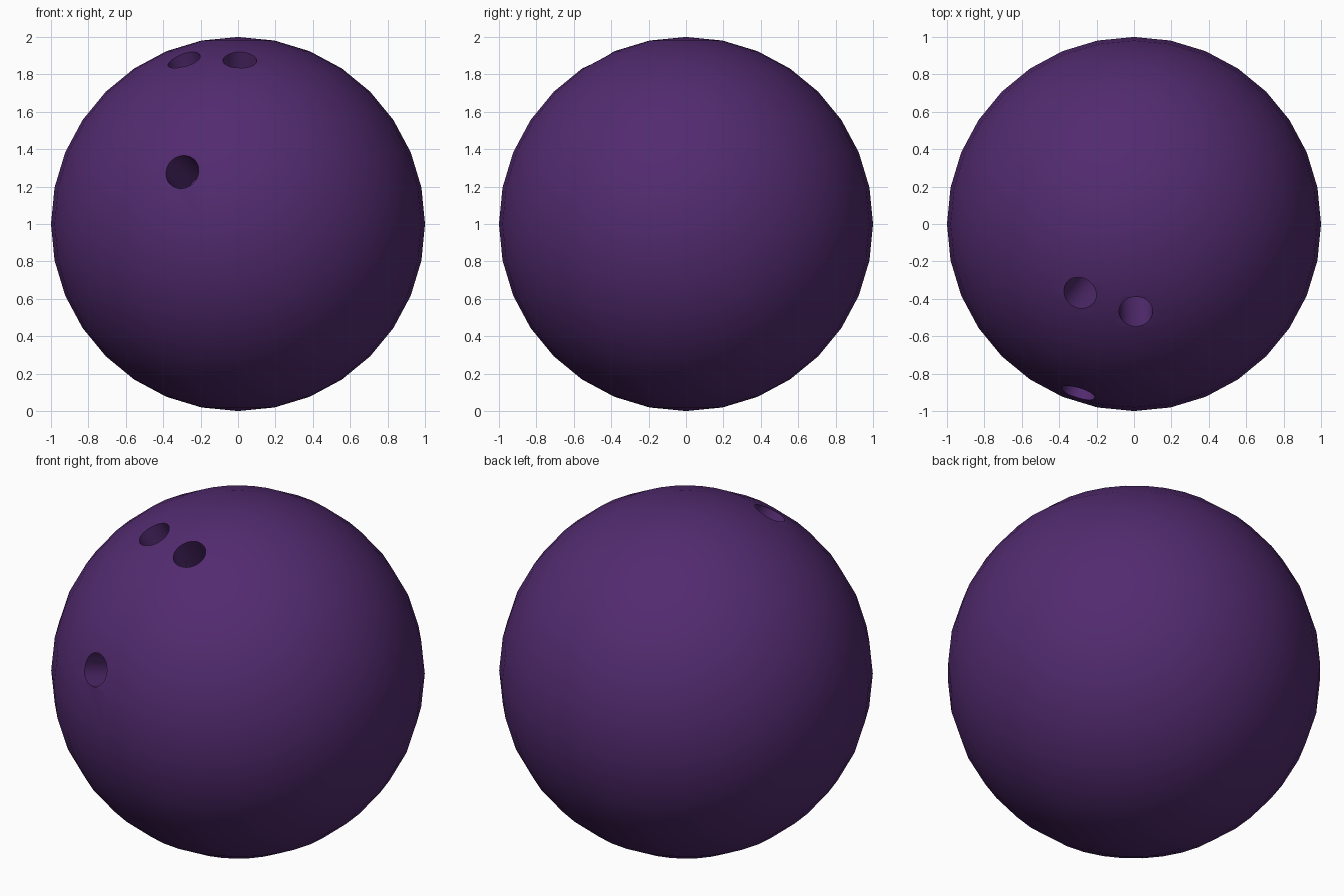
import bpy
from mathutils import Vector

if "Cube" in bpy.data.objects:
    bpy.data.objects.remove(bpy.data.objects["Cube"])

CENTRE = Vector((0, 0, 1))

# Ball
bpy.ops.mesh.primitive_uv_sphere_add(segments=32, ring_count=16, radius=1, location=CENTRE)
ball = bpy.context.object
ball.name = "bowling_ball"
mat = bpy.data.materials.new("purple")
mat.diffuse_color = (0.085, 0.024, 0.16, 1)
mat.use_nodes = True
mat.node_tree.nodes["Principled BSDF"].inputs["Base Color"].default_value = mat.diffuse_color
ball.data.materials.append(mat)

# Drill one finger hole straight toward the centre
def drill(name, direction, radius, depth):
    d = Vector(direction).normalized()
    top, bottom = 1.2, 1 - depth
    bpy.ops.mesh.primitive_cylinder_add(
        vertices=32, radius=radius, depth=top - bottom,
        location=CENTRE + d * (top + bottom) / 2,
        rotation=d.to_track_quat('Z', 'Y').to_euler())
    cutter = bpy.context.object
    cutter.name = name
    cutter.data.materials.append(mat)
    cutter.hide_render = True
    mod = ball.modifiers.new(name, 'BOOLEAN')
    mod.operation = 'DIFFERENCE'
    mod.solver = 'EXACT'
    mod.object = cutter
    bpy.context.view_layer.objects.active = ball
    bpy.ops.object.modifier_apply(modifier=name)
    bpy.data.objects.remove(cutter)

drill("thumb_hole", (-0.30, -0.91, 0.28), 0.092, 0.4)
drill("left_finger_hole", (-0.29, -0.37, 0.88), 0.09, 0.4)
drill("right_finger_hole", (0.01, -0.47, 0.88), 0.09, 0.4)

# Smooth shading with crisp hole rims
bpy.ops.object.select_all(action='DESELECT')
ball.select_set(True)
bpy.context.view_layer.objects.active = ball
bpy.ops.object.shade_smooth_by_angle(angle=0.6)
